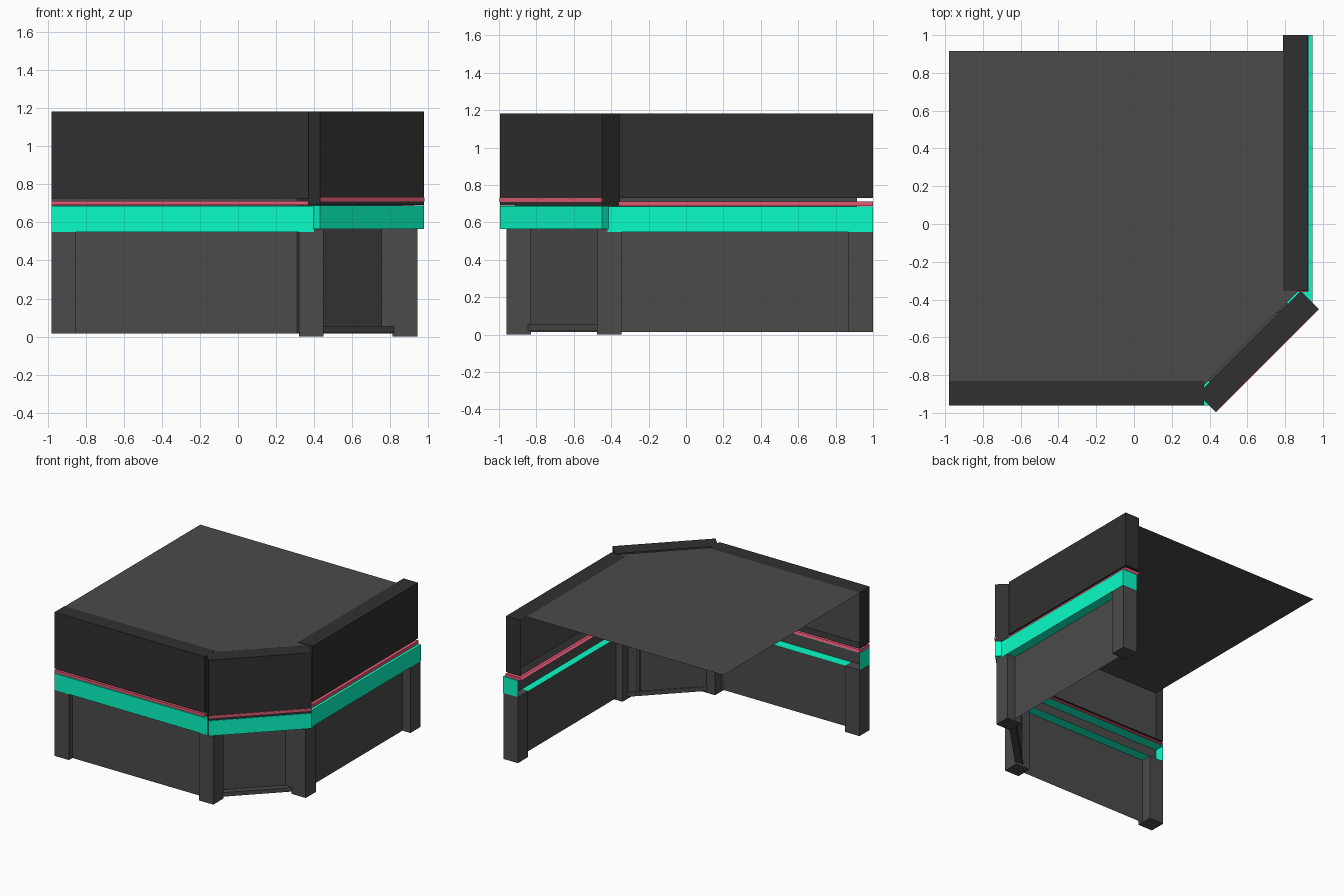
import bpy, math
from mathutils import Matrix, Vector

if "Cube" in bpy.data.objects:
    bpy.data.objects.remove(bpy.data.objects["Cube"])


def material(name, rgb):
    m = bpy.data.materials.new(name)
    m.diffuse_color = (*rgb, 1)
    m.use_nodes = True
    m.node_tree.nodes["Principled BSDF"].inputs["Base Color"].default_value = m.diffuse_color
    return m


CHARCOAL = material("charcoal", (0.03, 0.03, 0.03))
GREY = material("dark_grey", (0.07, 0.07, 0.07))
TEAL = material("teal", (0.003, 0.97, 0.57))
PINK = material("pink", (0.75, 0.1, 0.18))


def box(name, x, y, z, mat, frame=Matrix.Identity(4), open_side=None):
    """Box from (min, max) ranges, placed in an optional frame; the face
    pointing along open_side (in local axes) is left out."""
    bpy.ops.mesh.primitive_cube_add(size=1)
    ob = bpy.context.object
    ob.name = name
    if open_side:
        bpy.ops.object.mode_set(mode='EDIT')
        bpy.ops.mesh.select_all(action='DESELECT')
        bpy.ops.object.mode_set(mode='OBJECT')
        for p in ob.data.polygons:
            p.select = p.normal.dot(Vector(open_side)) > 0.9
        bpy.ops.object.mode_set(mode='EDIT')
        bpy.ops.mesh.select_mode(type='FACE')
        bpy.ops.mesh.delete(type='ONLY_FACE')
        bpy.ops.object.mode_set(mode='OBJECT')
    lo, hi = Vector((x[0], y[0], z[0])), Vector((x[1], y[1], z[1]))
    size = Matrix.Diagonal((*(hi - lo), 1))
    ob.data.transform(frame @ Matrix.Translation((lo + hi) / 2) @ size)
    ob.data.materials.append(mat)
    return ob


# Corner frame: local x runs along the chamfer, local y points inward
CORNER = Matrix.Rotation(math.radians(45), 4, 'Z') @ Matrix.Translation((-0.012, 0, 0))
INWARD_Y, INWARD_X = (0, 1, 0), (-1, 0, 0)


def corner_box(name, length, y, z, mat, open_side=None):
    return box(name, (-length / 2, length / 2), y, z, mat, CORNER, open_side)


# Upper walls, open at the back
box("front_upper_wall", (-0.98, 0.37), (-0.96, -0.83), (0.725, 1.182), CHARCOAL, open_side=INWARD_Y)
box("right_upper_wall", (0.79, 0.92), (-0.355, 1.0), (0.73, 1.182), CHARCOAL, open_side=INWARD_X)
corner_box("corner_upper_wall", 0.772, (-1.008, -0.875), (0.69, 1.182), CHARCOAL, INWARD_Y)

# Pink stripes
box("front_stripe", (-0.98, 0.37), (-0.96, -0.83), (0.69, 0.713), PINK, open_side=INWARD_Y)
box("right_stripe", (0.79, 0.925), (-0.36, 1.0), (0.688, 0.713), PINK, open_side=INWARD_X)
corner_box("corner_stripe", 0.772, (-1.012, -1.0), (0.71, 0.73), PINK)

# Teal bands, open at the back
box("front_band", (-0.98, 0.40), (-0.96, -0.83), (0.55, 0.685), TEAL, open_side=INWARD_Y)
box("right_band", (0.81, 0.944), (-0.42, 1.0), (0.55, 0.685), TEAL, open_side=INWARD_X)
corner_box("corner_band", 0.772, (-1.008, -0.875), (0.565, 0.688), TEAL, INWARD_Y)

# Posts
for name, x, y, z0, z1 in (("left_end_post", -0.98, -0.96, 0.015, 0.553),
                           ("front_corner_post", 0.32, -0.96, 0.0, 0.565),
                           ("right_corner_post", 0.812, -0.475, 0.0, 0.565),
                           ("back_end_post", 0.812, 0.87, 0.015, 0.553)):
    box(name, (x, x + 0.13), (y, y + 0.13), (z0, z1), GREY)

# Plinth and jamb of the recessed corner panel
corner_box("corner_plinth", 0.61, (-0.915, -0.86), (0.02, 0.053), GREY)
box("corner_jamb", (0.74, 0.815), (-0.47, -0.46), (0.05, 0.565), GREY)

# Thin inner wall that follows the chamfer, capped by the flat roof
LOW, HIGH = 0.015, 1.178
path = [(-0.98, -0.915), (0.31, -0.915), (0.87, -0.355), (0.87, 0.915)]
n = len(path)
verts = [(x, y, z) for z in (LOW, HIGH) for x, y in path] + [(-0.98, 0.915, HIGH)]
faces = [(i, i + 1, i + 1 + n, i + n) for i in range(n - 1)] + [tuple(range(n, 2 * n + 1))]
mesh = bpy.data.meshes.new("inner_wall_and_roof")
mesh.from_pydata(verts, [], faces)
mesh.materials.append(GREY)
bpy.context.collection.objects.link(bpy.data.objects.new("inner_wall_and_roof", mesh))
